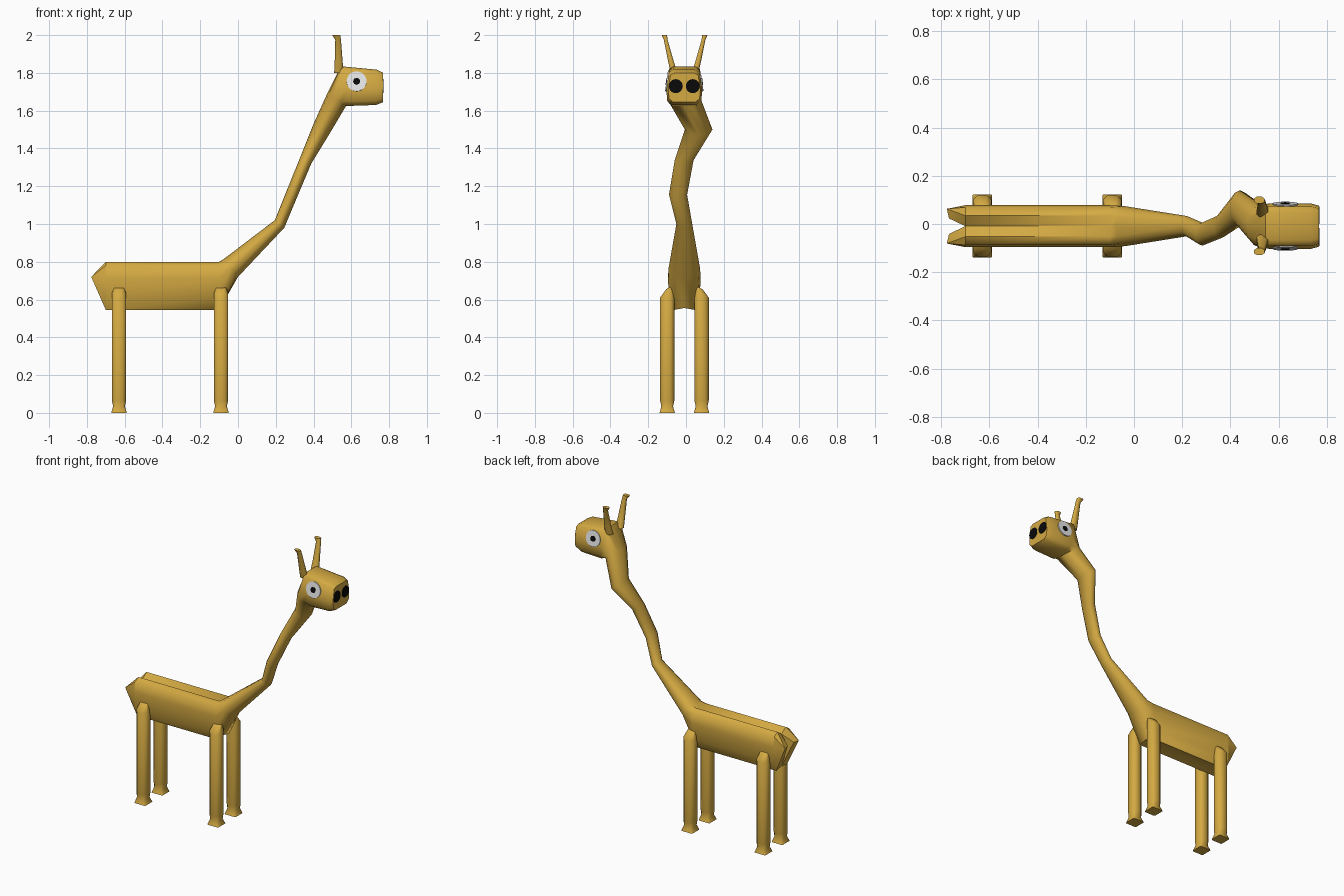
import bpy, bmesh, math
from mathutils import Matrix, Vector

if "Cube" in bpy.data.objects:
    bpy.data.objects.remove(bpy.data.objects["Cube"])

CY = -0.009  # mirror plane of the animal


def material(name, rgb):
    m = bpy.data.materials.new(name)
    m.diffuse_color = (*rgb, 1)
    m.use_nodes = True
    m.node_tree.nodes["Principled BSDF"].inputs["Base Color"].default_value = m.diffuse_color
    return m


TAN = material("tan hide", (0.66, 0.40, 0.055))
WHITE = material("eye white", (0.8, 0.8, 0.8))
BLACK = material("black", (0.003, 0.003, 0.003))


def finish(name, bm, mat, angle=60):
    bmesh.ops.recalc_face_normals(bm, faces=bm.faces[:])
    me = bpy.data.meshes.new(name)
    bm.to_mesh(me)
    bm.free()
    me.materials.append(mat)
    ob = bpy.data.objects.new(name, me)
    bpy.context.collection.objects.link(ob)
    bpy.ops.object.select_all(action='DESELECT')
    ob.select_set(True)
    bpy.context.view_layer.objects.active = ob
    bpy.ops.object.shade_smooth_by_angle(angle=math.radians(angle))
    return ob


def loft(name, rings, mat, angle=60, cap_start=True):
    bm = bmesh.new()
    loops = [[bm.verts.new(p) for p in r] for r in rings]
    n = len(loops[0])
    for a, b in zip(loops, loops[1:]):
        for i in range(n):
            j = (i + 1) % n
            bm.faces.new((a[i], a[j], b[j], b[i]))
    if cap_start:
        bm.faces.new(loops[0])
    bm.faces.new(loops[-1])
    return finish(name, bm, mat, angle)


# Half cross-sections as (width, height) fractions, top to bottom
BODY = [(0, .88), (.5, 1), (.9, .92), (1, .66), (.93, .25), (.64, 0), (0, .04)]
NECK = [(0, 1), (.5, .93), (.87, .75), (1, .5), (.87, .25), (.5, .07), (0, 0)]
HEAD = [(0, 1), (.6, 1), (.86, .93), (1, .42), (.95, .12), (.7, 0), (0, 0)]


def section(shape, bottom, top, half, cy=CY):
    full = shape + [(-w, h) for w, h in shape[-2:0:-1]]
    b, t = Vector((bottom[0], 0, bottom[1])), Vector((top[0], 0, top[1]))
    return [b.lerp(t, h) + Vector((0, cy + w * half, 0)) for w, h in full]


# Body, swaying neck and head as one skin
rear = section(BODY, (-.70, .545), (-.70, .80), .087)
loft("body_neck_head", [
    rear,
    section(BODY, (-.10, .545), (-.10, .80), .087),
    section(NECK, (0, .72), (-.075, .815), .083),
    section(NECK, (.245, .98), (.195, 1.02), .042),
    section(NECK, (.312, 1.14), (.255, 1.17), .048, -.042),
    section(NECK, (.388, 1.32), (.33, 1.355), .05, -.01),
    section(NECK, (.48, 1.47), (.40, 1.53), .073, .067),
    section(NECK, (.572, 1.625), (.472, 1.69), .089),
    section(HEAD, (.585, 1.625), (.545, 1.835), .095),
    section(HEAD, (.73, 1.63), (.735, 1.817), .095),
    section(HEAD, (.768, 1.645), (.768, 1.80), .085),
], TAN, cap_start=False)

# Rump: two lobes with a notch between
for side, label in ((1, "left"), (-1, "right")):
    bm = bmesh.new()
    half = rear[:7] if side > 0 else [rear[0]] + rear[6:]
    for p in half:
        bm.verts.new(p)
    for x, y in ((-.777, .072), (-.768, .032)):
        bm.verts.new((x, CY + side * y, .72))
    bmesh.ops.convex_hull(bm, input=bm.verts[:])
    finish("rump_" + label, bm, TAN, 35)


def square_ring(x, y, z, hx, hy, chamfer, slope=0):
    k = 1 - chamfer
    pts = [(1, k), (k, 1), (-k, 1), (-1, k), (-1, -k), (-k, -1), (k, -1), (1, -k)]
    return [(x + u * hx, y + v * hy, z + v * slope) for u, v in pts]


for side, label in ((1, "left"), (-1, "right")):
    # Legs with flared feet and slanted tops
    for x, part in ((-.09, "front_leg"), (-.63, "back_leg")):
        y = -.0085 + side * .091
        loft(f"{part}_{label}", [
            square_ring(x, y, 0, .041, .0405, .12),
            square_ring(x, y, .035, .031, .031, .3),
            square_ring(x, y, .065, .038, .038, .5),
            square_ring(x, y, .63, .038, .038, .5, -.02 * side),
            square_ring(x, y - side * .015, .665, .026, .02, .5, -.01 * side),
        ], TAN)
    # Horns
    hc = -.0075
    loft("horn_" + label, [
        square_ring(.534, hc + side * .055, 1.80, .025, .018, .5),
        square_ring(.533, hc + side * .072, 1.86, .021, .015, .5),
        square_ring(.53, hc + side * .100, 1.975, .015, .010, .5),
        square_ring(.52, hc + side * .107, 2.0, .021, .014, .5),
    ], TAN)


def disc(name, centre, radius, rot, mat, depth=.009, sides=20):
    bm = bmesh.new()
    bmesh.ops.create_cone(bm, cap_ends=True, segments=sides, radius1=radius,
                          radius2=radius, depth=depth,
                          matrix=Matrix.Translation(centre) @ rot)
    finish(name, bm, mat, 30)


# Eyes and nostrils as thin plates
for side, label in ((1, "left"), (-1, "right")):
    tilt = Matrix.Rotation(-side * math.radians(82), 4, 'X')
    disc("eye_" + label, (.628, CY + side * .090, 1.755), .053, tilt, WHITE)
    disc("pupil_" + label, (.628, CY + side * .0925, 1.755), .019, tilt, BLACK, sides=8)
    disc("nostril_" + label, (.768, CY + side * .045, 1.73), .037,
         Matrix.Rotation(math.pi / 2, 4, 'Y'), BLACK, .006)
